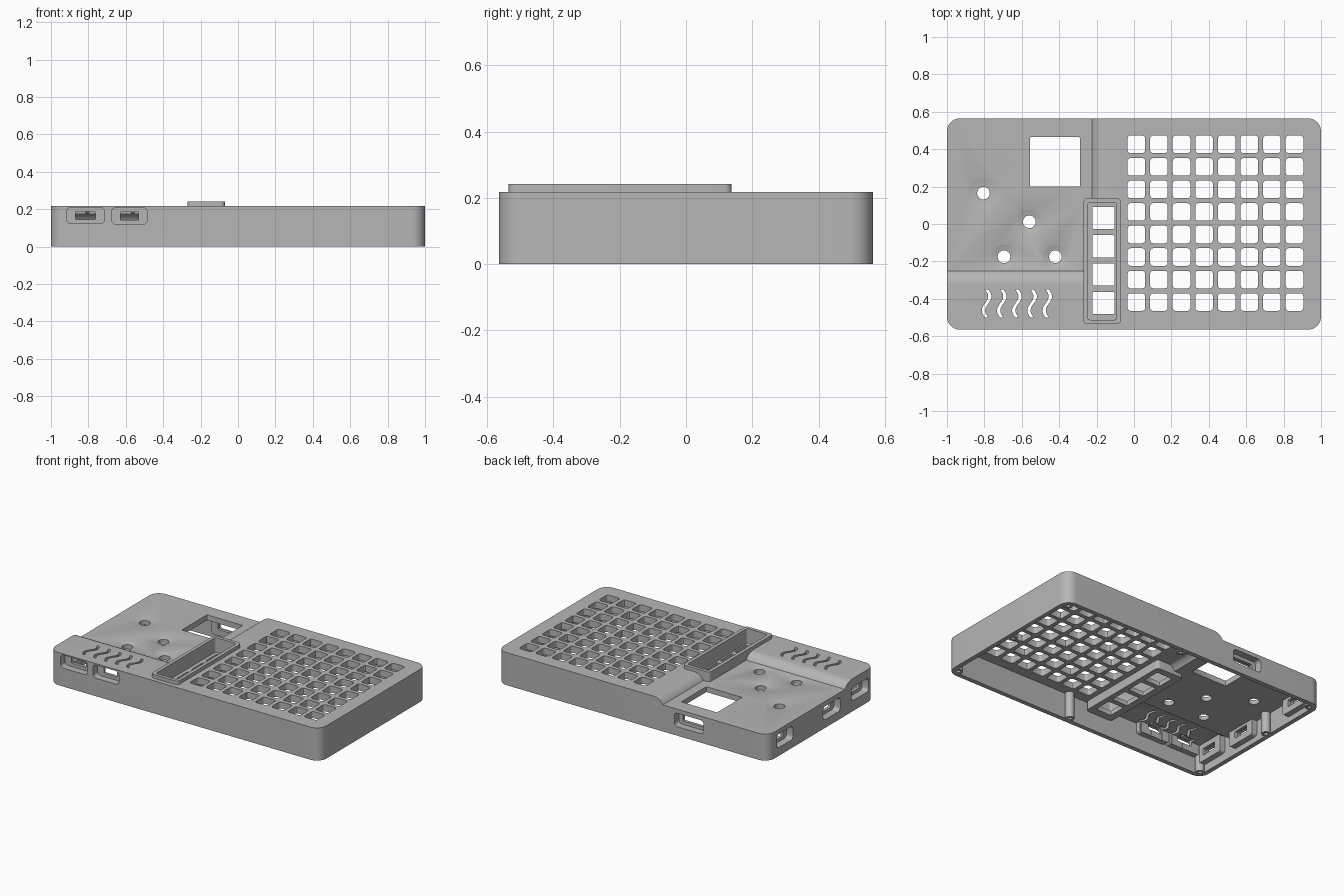
import bpy, bmesh, math
from mathutils import Vector

if "Cube" in bpy.data.objects:
    bpy.data.objects.remove(bpy.data.objects["Cube"])

gray = bpy.data.materials.new("plain gray")
gray.diffuse_color = (0.47, 0.47, 0.47, 1)
gray.use_nodes = True
gray.node_tree.nodes["Principled BSDF"].inputs["Base Color"].default_value = gray.diffuse_color

TOP, LOW = 0.218, 0.177      # main deck and lowered panel heights
HX, HY = 1.0, 0.565          # half footprint


def prism(name, pts, a, b, axis="z"):
    """Extrude a 2D outline from a to b along an axis."""
    place = {"z": lambda u, v, w: (u, v, w),
             "y": lambda u, v, w: (u, w, v),
             "x": lambda u, v, w: (w, u, v)}[axis]
    bm = bmesh.new()
    lo = [bm.verts.new(place(u, v, a)) for u, v in pts]
    hi = [bm.verts.new(place(u, v, b)) for u, v in pts]
    bm.faces.new(lo)
    bm.faces.new(hi)
    n = len(pts)
    for i in range(n):
        bm.faces.new((lo[i], lo[(i + 1) % n], hi[(i + 1) % n], hi[i]))
    bmesh.ops.recalc_face_normals(bm, faces=bm.faces[:])
    me = bpy.data.meshes.new(name)
    bm.to_mesh(me)
    bm.free()
    me.materials.append(gray)
    ob = bpy.data.objects.new(name, me)
    bpy.context.collection.objects.link(ob)
    return ob


def rrect(u0, u1, v0, v1, r, seg=5):
    """Rounded rectangle outline."""
    pts = []
    for cu, cv, k in ((u1 - r, v1 - r, 0), (u0 + r, v1 - r, 1),
                      (u0 + r, v0 + r, 2), (u1 - r, v0 + r, 3)):
        for i in range(seg + 1):
            t = math.pi / 2 * (k + i / seg)
            pts.append((cu + r * math.cos(t), cv + r * math.sin(t)))
    return pts


def circle(x, y, r, n=24):
    return [(x + r * math.cos(math.tau * i / n), y + r * math.sin(math.tau * i / n)) for i in range(n)]


def combine(target, tool, op):
    """Boolean with a tool that is then discarded."""
    m = target.modifiers.new("bool", "BOOLEAN")
    m.operation, m.solver, m.object = op, "EXACT", tool
    bpy.context.view_layer.objects.active = target
    bpy.ops.object.modifier_apply(modifier=m.name)
    bpy.data.objects.remove(tool, do_unlink=True)


def cut(tool):
    combine(case, tool, "DIFFERENCE")


def add(tool):
    combine(case, tool, "UNION")


def low_region(dx, dz):
    """Volume above the lowered panel, with rounded shoulders on two sides."""
    R, d = 0.08, TOP - LOW
    w = math.sqrt(2 * R * d - d * d)
    t0 = math.acos((R - d) / R)
    arc = [(w - R * math.sin(t0 * (1 - i / 8)), R * math.cos(t0 * (1 - i / 8)) - R + TOP)
           for i in range(9)]
    prof = [(-2, LOW)] + arc + [(w, 0.4), (-2, 0.4)]
    a = prism("a", [(x - 0.225 + dx, z + dz) for x, z in prof], -2, 2, "y")
    b = prism("b", [(-0.25 - dx - y, z + dz) for y, z in prof], -1.8, 1.8, "x")
    combine(a, b, "INTERSECT")
    return a


# Hollow shell with stepped deck
case = prism("case_shell", rrect(-HX, HX, -HY, HY, 0.07, 10), 0, TOP)
cut(low_region(0, 0))
cavity = prism("cavity", rrect(-HX + .03, HX - .03, -HY + .03, HY - .03, 0.045, 8), -0.1, 0.174)
combine(cavity, low_region(0.02, -0.036), "DIFFERENCE")
cut(cavity)

# Screw posts around the inside wall
posts = [(sx * 0.95, sy * 0.515) for sx in (-1, 1) for sy in (-1, 1)]
posts += [(0.07, 0.52), (0.07, -0.52), (0.955, 0.0), (-0.955, 0.1)]
for x, y in posts:
    low = x < -0.2 and y > -0.25
    add(prism("post", circle(x, y, 0.028, 20), 0, 0.16 if low else 0.2))

# Side ports: wall, span, height range, opening margins
ports = [("front", -0.915, -0.715, 0.123, 0.21, 0.046),
         ("front", -0.675, -0.485, 0.12, 0.208, 0.046),
         ("back", -0.525, -0.31, 0.06, 0.15, 0.03),
         ("left", 0.30, 0.47, 0.055, 0.145, 0.035),
         ("left", -0.20, -0.02, 0.055, 0.145, 0.035),
         ("left", -0.50, -0.32, 0.07, 0.16, 0.035)]


def inward(wall, start, end):
    """Axis and range for depths measured inward from a wall."""
    if wall == "left":
        return -HX + start, -HX + end, "x"
    if wall == "front":
        return -HY + start, -HY + end, "y"
    return HY - end, HY - start, "y"


for wall, u0, u1, z0, z1, m in ports:
    g = 0.018
    add(prism("port_box", rrect(u0 - g, u1 + g, z0 - g, min(z1 + g, 0.212 if wall == "front" else 0.172), 0.02),
              *inward(wall, 0.015, 0.068)))

# Raised display frame reaching below the deck
add(prism("display_frame", rrect(-0.27, -0.07, -0.535, 0.138, 0.022), 0.115, 0.242))
cut(prism("display_recess", rrect(-0.247, -0.093, -0.512, 0.115, 0.012), 0.145, 0.4))
for i in range(4):
    y = 0.033 - 0.152 * i
    cut(prism("display_window", rrect(-0.222, -0.105, y - 0.059, y + 0.059, 0.004, 2), 0, 0.3))

# Port pockets and openings
for wall, u0, u1, z0, z1, m in ports:
    cut(prism("pocket", rrect(u0, u1, z0, z1, 0.022), *inward(wall, -0.1, 0.048)))
    cut(prism("opening", rrect(u0 + m, u1 - m, z0 + 0.022, z1 - 0.022, 0.006, 3), *inward(wall, -0.1, 0.1)))

# Screw holes
for x, y in posts:
    cut(prism("screw_hole", circle(x, y, 0.013, 12), -0.1, 0.11))

# Square screen opening
cut(prism("screen_opening", rrect(-0.555, -0.29, 0.2, 0.465, 0.004, 2), 0.1, 0.4))

# Buttons: shallow dish and through hole
for x, y, r, d in ((-0.805, 0.165, 0.085, 0.008), (-0.56, 0.012, 0.068, 0.011),
                   (-0.695, -0.175, 0.066, 0.011), (-0.42, -0.175, 0.066, 0.011)):
    R = (r * r + d * d) / (2 * d)
    bm = bmesh.new()
    rings = []
    for k in range(1, 6):            # spherical cap rings, last one above the panel
        q = r * 1.15 * k / 5
        z = LOW - d + R - math.sqrt(R * R - q * q)
        rings.append([bm.verts.new((px, py, z)) for px, py in circle(x, y, q, 32)])
    for a, b in zip(rings, rings[1:]):
        for i in range(32):
            bm.faces.new((a[i], a[(i + 1) % 32], b[(i + 1) % 32], b[i]))
    bm.faces.new(rings[0])
    bm.faces.new(rings[-1])
    bmesh.ops.recalc_face_normals(bm, faces=bm.faces[:])
    dish = prism("dish", circle(0, 0, 1, 3), 0, 1)
    bm.to_mesh(dish.data)
    bm.free()
    cut(dish)
    cut(prism("button_hole", circle(x, y, 0.034), 0.1, 0.3))

# Wavy vent slots
for i in range(5):
    c = -0.788 + 0.081 * i
    mid = [(c + 0.017 * math.sin(math.tau * k / 14), -0.35 - 0.15 * k / 14) for k in range(15)]
    cut(prism("vent", [(x - 0.009, y) for x, y in mid] + [(x + 0.009, y) for x, y in reversed(mid)], 0.1, 0.4))

# Grid of key openings
for i in range(8):
    for j in range(8):
        x, y = 0.0125 + 0.1208 * i, 0.426 - 0.1205 * j
        cut(prism("key_opening", rrect(x - .047, x + .047, y - .047, y + .047, 0.016, 3), 0.1, 0.4))

# Smooth rounded corners, keep hard edges
bpy.ops.object.select_all(action="DESELECT")
case.select_set(True)
bpy.context.view_layer.objects.active = case
bpy.ops.object.shade_smooth_by_angle(angle=math.radians(30))
